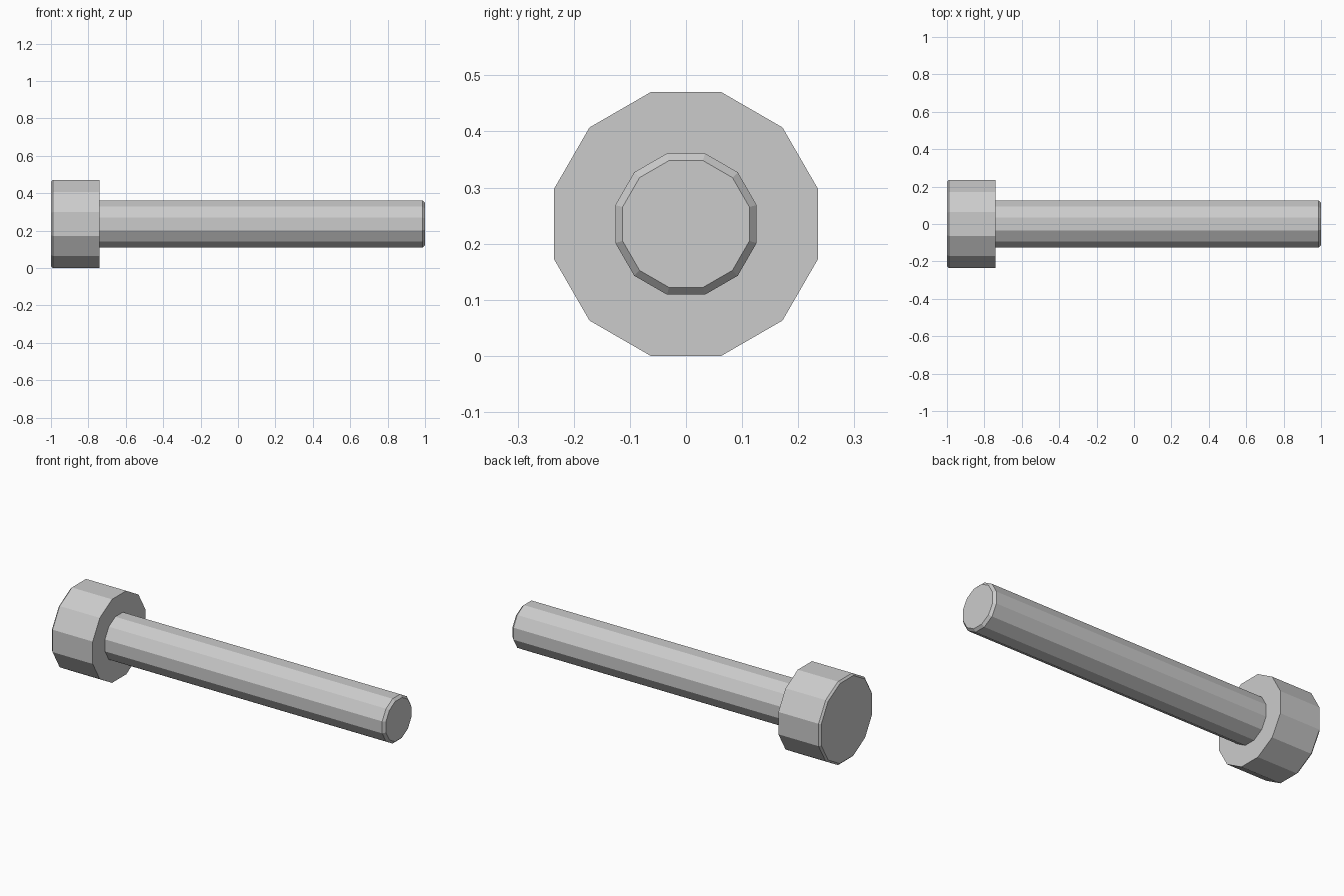
import bpy, bmesh
from math import cos, sin, pi

cube = bpy.data.objects.get("Cube")
if cube:
    bpy.data.objects.remove(cube, do_unlink=True)

AXIS_Z = 0.235          # height of the bolt axis
FLAT = cos(pi / 12)     # flat distance / corner radius of a 12-sided ring

steel = bpy.data.materials.new("grey steel")
grey = (0.6, 0.6, 0.6, 1)
steel.diffuse_color = grey
steel.use_nodes = True
steel.node_tree.nodes["Principled BSDF"].inputs["Base Color"].default_value = grey


def ring(bm, x, radius, sides):
    """Regular polygon around the bolt axis, a flat resting at the bottom."""
    angles = [pi / 12 + 2 * pi * i / sides for i in range(sides)]
    verts = [bm.verts.new((x, radius * cos(a), AXIS_Z + radius * sin(a))) for a in angles]
    return [bm.edges.new((v, verts[i - 1])) for i, v in enumerate(verts)]


def cap(bm, edges):
    bmesh.ops.contextual_create(bm, geom=edges)


def loft(bm, sections, sides):
    """Join (x, radius) sections into a tube and return its rings."""
    rings = [ring(bm, x, r, sides) for x, r in sections]
    for a, b in zip(rings, rings[1:]):
        bmesh.ops.bridge_loops(bm, edges=a + b)
    return rings


def finish(bm, name):
    bmesh.ops.recalc_face_normals(bm, faces=bm.faces)
    mesh = bpy.data.meshes.new(name)
    bm.to_mesh(mesh)
    bm.free()
    mesh.materials.append(steel)
    bpy.context.collection.objects.link(bpy.data.objects.new(name, mesh))


# Chamfered head with a hexagonal socket
bm = bmesh.new()
outer = loft(bm, [(-0.74, 0.235 / FLAT), (-0.99, 0.235 / FLAT), (-1, 0.225 / FLAT)], 12)
socket = loft(bm, [(-1, 0.126), (-0.84, 0.126)], 6)
bmesh.ops.bridge_loops(bm, edges=outer[-1] + socket[0])
cap(bm, outer[0])
cap(bm, socket[-1])
finish(bm, "head")

# Shank with a chamfered tip
bm = bmesh.new()
shank = loft(bm, [(-0.745, 0.126 / FLAT), (0.986, 0.126 / FLAT), (1, 0.113 / FLAT)], 12)
cap(bm, shank[0])
cap(bm, shank[-1])
finish(bm, "shank")
